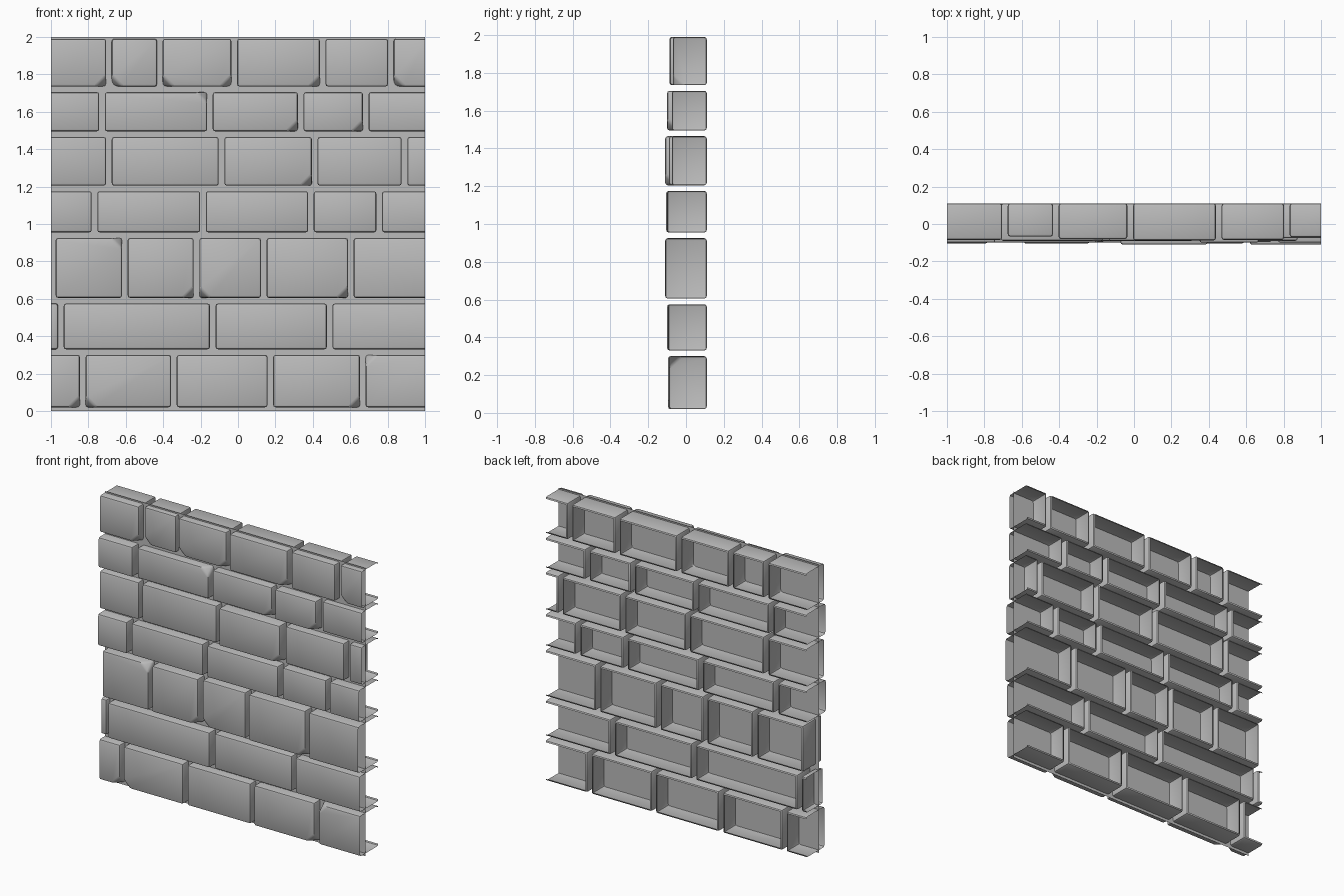
import bpy
import bmesh
import math
from mathutils import Vector

if "Cube" in bpy.data.objects:
    bpy.data.objects.remove(bpy.data.objects["Cube"], do_unlink=True)

BACK = 0.11      # rear rim of every stone
GAP = 0.03       # joint width
BEVEL = 0.013

stone = bpy.data.materials.new("stone_grey")
stone.use_nodes = True
stone.diffuse_color = (0.5, 0.5, 0.5, 1)
stone.node_tree.nodes["Principled BSDF"].inputs["Base Color"].default_value = (0.5, 0.5, 0.5, 1)


def add_object(name, bm):
    mesh = bpy.data.meshes.new(name)
    bm.to_mesh(mesh)
    bm.free()
    mesh.materials.append(stone)
    mesh.shade_smooth()
    mesh.set_sharp_from_angle(angle=math.radians(40))
    obj = bpy.data.objects.new(name, mesh)
    bpy.context.collection.objects.link(obj)


def cut(bm, point, normal, fill):
    """Slice away everything on the normal's side of a plane."""
    res = bmesh.ops.bisect_plane(
        bm, geom=bm.verts[:] + bm.edges[:] + bm.faces[:],
        plane_co=point, plane_no=normal, clear_outer=True)
    if fill:
        edges = [e for e in res["geom_cut"] if isinstance(e, bmesh.types.BMEdge)]
        bmesh.ops.holes_fill(bm, edges=edges)


def add_stone(name, x0, x1, z0, z1, front, chips):
    bm = bmesh.new()
    bmesh.ops.create_cube(bm, size=1)
    bmesh.ops.scale(bm, vec=(x1 - x0, BACK - front, z1 - z0), verts=bm.verts)
    bmesh.ops.translate(
        bm, vec=((x0 + x1) / 2, (front + BACK) / 2, (z0 + z1) / 2), verts=bm.verts)
    # worn front corners: t/b is top or bottom, l/r is the side
    for chip in chips:
        sx = 1 if chip[1] == "r" else -1
        sz = 1 if chip[0] == "t" else -1
        corner = Vector((x1 if sx > 0 else x0, front, z1 if sz > 0 else z0))
        cut(bm, corner - Vector((sx * 0.055, 0, 0)),
            Vector((sx, -0.9, sz)).normalized(), True)
    bmesh.ops.bevel(bm, geom=bm.edges[:], offset=BEVEL, segments=2,
                    profile=0.5, affect='EDGES', clamp_overlap=True)
    bmesh.ops.recalc_face_normals(bm, faces=bm.faces[:])
    # hollow behind
    rear = [f for f in bm.faces if f.normal.y > 0.99]
    bmesh.ops.delete(bm, geom=rear, context='FACES')
    # open ends where the wall stops
    for side in (-1, 1):
        if x0 < -1 and side < 0 or x1 > 1 and side > 0:
            cut(bm, Vector((side, 0, 0)), Vector((side, 0, 0)), False)
    add_object(name, bm)


# Courses: bottom, top, joint positions, front depth per stone, worn corners
courses = [
    (0.02, 0.30, [-0.83, -0.343, 0.173, 0.667],
     [-0.09, -0.095, -0.09, -0.095, -0.09], {0: ["br"], 1: ["bl"], 3: ["br"], 4: ["tl"]}),
    (0.33, 0.575, [-0.947, -0.135, 0.49],
     [-0.07, -0.1, -0.09, -0.095], {}),
    (0.605, 0.925, [-0.99, -0.605, -0.222, 0.138, 0.603],
     [-0.1, -0.1, -0.105, -0.095, -0.105, -0.11], {1: ["tr"], 2: ["br"], 3: ["bl"], 4: ["br"]}),
    (0.955, 0.175 + 1, [-0.767, -0.187, 0.39, 0.755],
     [-0.105, -0.1, -0.1, -0.095, -0.1], {}),
    (1.205, 1.465, [-0.69, -0.088, 0.41, 0.89],
     [-0.085, -0.09, -0.11, -0.09, -0.075], {2: ["br"]}),
    (1.495, 1.705, [-0.727, -0.15, 0.335, 0.683],
     [-0.1, -0.09, -0.09, -0.1, -0.075], {1: ["tr"], 2: ["br"], 3: ["br"]}),
    (1.735, 1.99, [-0.69, -0.418, -0.02, 0.453, 0.817],
     [-0.085, -0.067, -0.08, -0.088, -0.085, -0.07],
     {0: ["br"], 1: ["bl"], 2: ["bl", "br"], 3: ["br"], 5: ["bl"]}),
]

for row, (z0, z1, joints, fronts, worn) in enumerate(courses, 1):
    ends = [-1.2] + joints + [1.2]
    for i, (a, b) in enumerate(zip(ends, ends[1:])):
        x0, x1 = a + GAP / 2, b - GAP / 2
        if x1 > -1:
            add_stone(f"stone_row{row}_{i + 1}", x0, x1, z0, z1, fronts[i], worn.get(i, []))

# Thin mortar sheet running through the stones
bm = bmesh.new()
bm.faces.new([bm.verts.new((x, -0.03, z)) for x, z in ((-1, 0), (1, 0), (1, 2), (-1, 2))])
add_object("mortar_sheet", bm)
